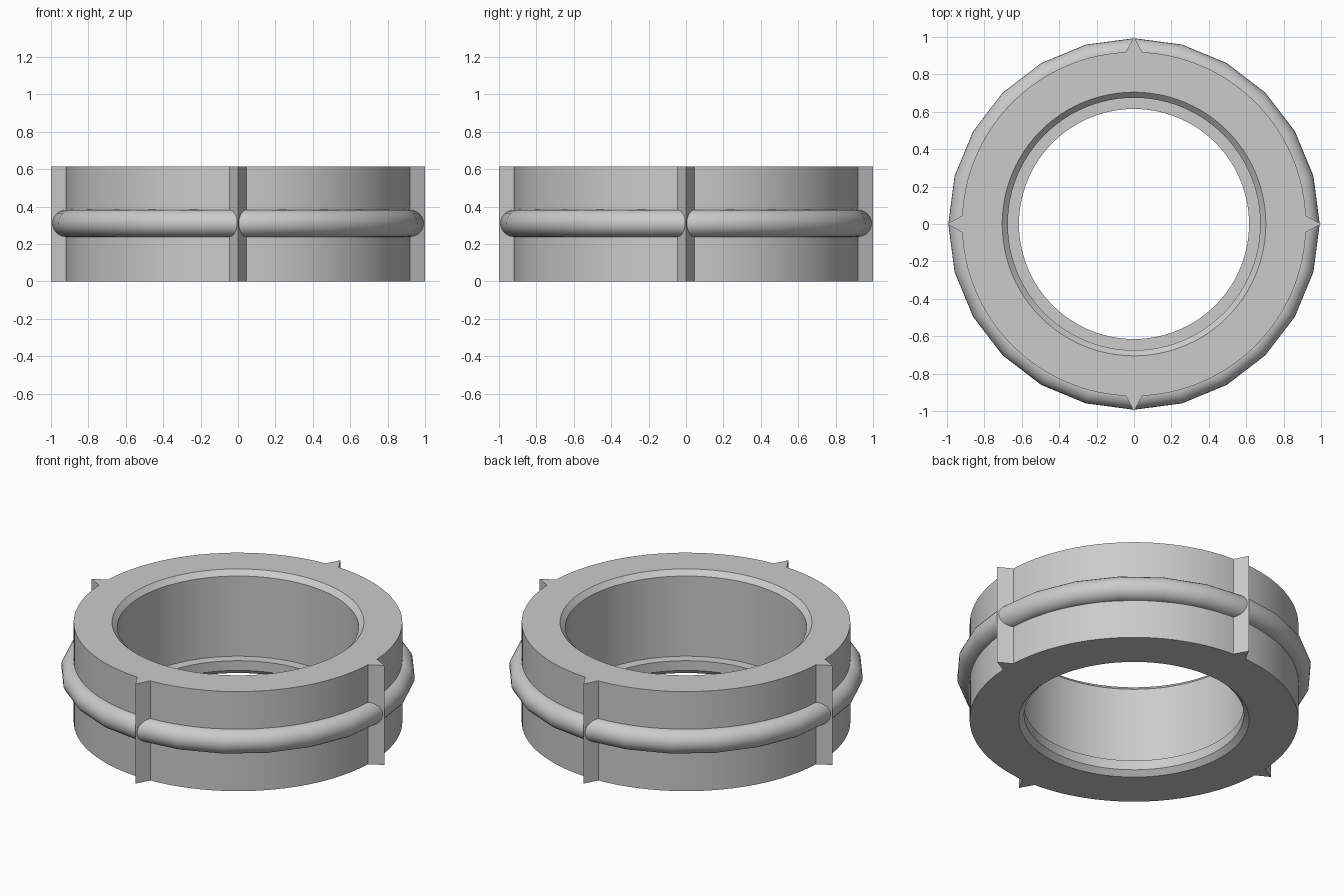
import bpy, bmesh
from math import cos, sin, pi, radians

cube = bpy.data.objects.get("Cube")
if cube:
    bpy.data.objects.remove(cube)

HEIGHT = 0.615

grey = bpy.data.materials.new("plain_grey")
grey.use_nodes = True
colour = (0.6, 0.6, 0.6, 1)
grey.diffuse_color = colour
grey.node_tree.nodes["Principled BSDF"].inputs["Base Color"].default_value = colour


def finish(name, bm, smooth=True):
    bmesh.ops.recalc_face_normals(bm, faces=bm.faces)
    mesh = bpy.data.meshes.new(name)
    bm.to_mesh(mesh)
    bm.free()
    mesh.materials.append(grey)
    obj = bpy.data.objects.new(name, mesh)
    bpy.context.collection.objects.link(obj)
    if smooth:
        bpy.ops.object.select_all(action='DESELECT')
        obj.select_set(True)
        bpy.context.view_layer.objects.active = obj
        bpy.ops.object.shade_smooth_by_angle(angle=radians(35))
    return obj


def lathe(name, profile, steps):
    """Revolve a closed (radius, height) profile around z."""
    bm = bmesh.new()
    rings = []
    for i in range(steps):
        a = 2 * pi * i / steps
        rings.append([bm.verts.new((r * cos(a), r * sin(a), z)) for r, z in profile])
    n = len(profile)
    for i in range(steps):
        this, following = rings[i], rings[(i + 1) % steps]
        for j in range(n):
            k = (j + 1) % n
            bm.faces.new((this[j], following[j], following[k], this[k]))
    return finish(name, bm)


# Main ring: chamfered bore with a narrow ledge near the bottom
lathe("ring_body", [
    (0.92, 0), (0.92, HEIGHT), (0.705, HEIGHT), (0.675, HEIGHT - 0.03),
    (0.675, 0.09), (0.615, 0.09), (0.615, 0.03), (0.645, 0)], 96)

# Rounded band around the middle
TUBE = 0.073
lathe("round_band", [
    (0.92 + TUBE * cos(2 * pi * i / 24), HEIGHT / 2 + 0.003 + TUBE * sin(2 * pi * i / 24))
    for i in range(24)], 24)

# Four pointed ribs, full height
for i, side in enumerate(("left", "back", "right", "front")):
    a = i * pi / 2
    bm = bmesh.new()
    corners = [(0.88, -0.047), (0.915, -0.047), (1.0, 0), (0.915, 0.047), (0.88, 0.047)]
    base = bm.faces.new([bm.verts.new((x * cos(a) - y * sin(a), x * sin(a) + y * cos(a), 0))
                         for x, y in corners])
    top = bmesh.ops.extrude_face_region(bm, geom=[base], use_keep_orig=True)
    bmesh.ops.translate(bm, vec=(0, 0, HEIGHT),
                        verts=[v for v in top["geom"] if isinstance(v, bmesh.types.BMVert)])
    finish(side + "_rib", bm, smooth=False)
